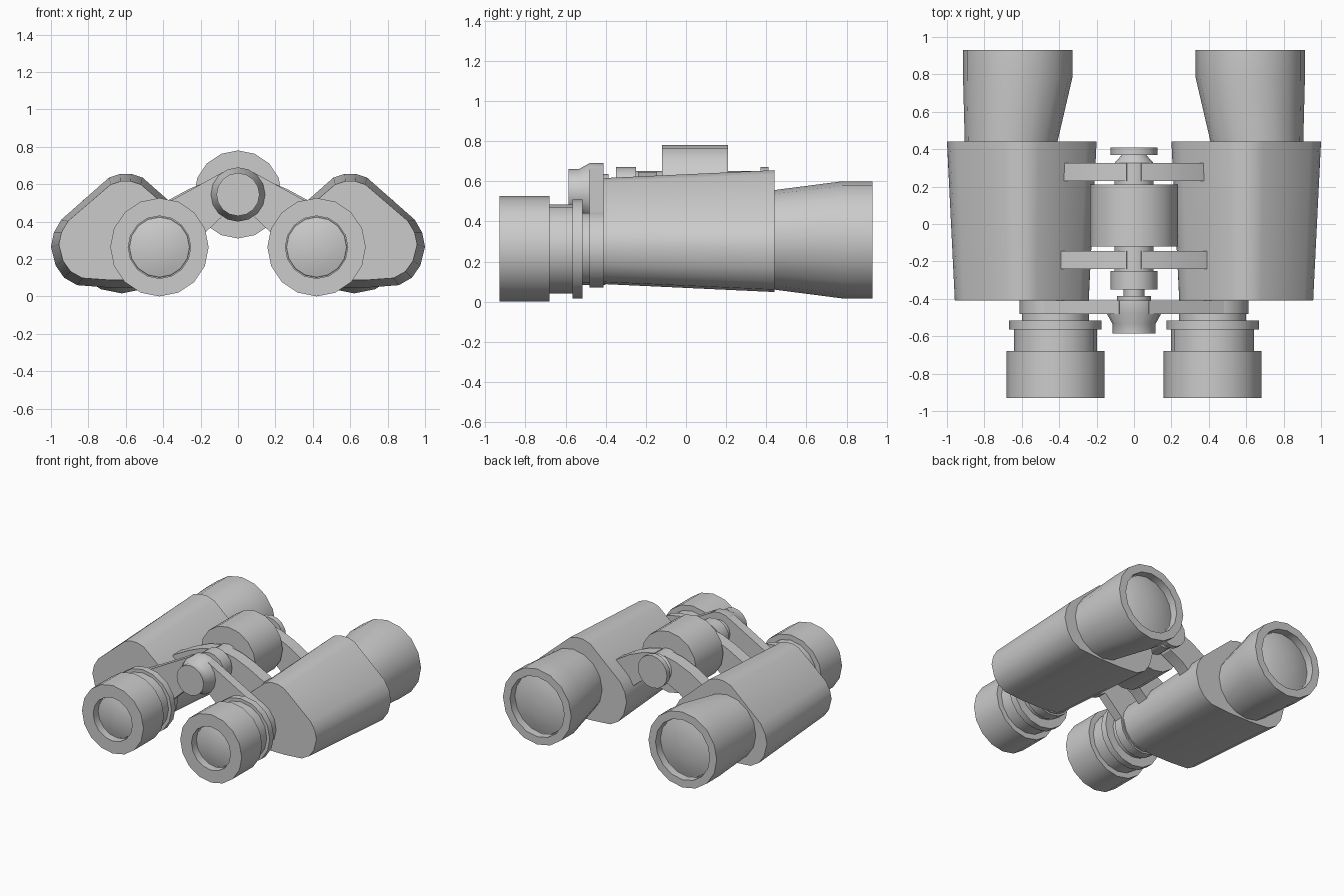
import bpy, bmesh, math

if "Cube" in bpy.data.objects:
    bpy.data.objects.remove(bpy.data.objects["Cube"])

EYE_X, EYE_Z = 0.42, 0.263      # eyepiece axis
HUB_Z = 0.545                   # central hinge axis


def finish(name, bm):
    bmesh.ops.recalc_face_normals(bm, faces=bm.faces)
    me = bpy.data.meshes.new(name)
    bm.to_mesh(me)
    bm.free()
    ob = bpy.data.objects.new(name, me)
    bpy.context.collection.objects.link(ob)
    for p in me.polygons:
        p.use_smooth = True
    me.set_sharp_from_angle(angle=math.radians(32))
    return ob


def loft(name, rings):
    """Skin a list of equal-length vertex rings and cap both ends."""
    bm = bmesh.new()
    vs = [[bm.verts.new(p) for p in r] for r in rings]
    n = len(vs[0])
    for a, b in zip(vs, vs[1:]):
        for i in range(n):
            j = (i + 1) % n
            bm.faces.new((a[i], a[j], b[j], b[i]))
    bm.faces.new(vs[0])
    bm.faces.new(vs[-1][::-1])
    return finish(name, bm)


def circle(x, y, z, r, n):
    return [(x + r * math.sin(2 * math.pi * i / n), y,
             z - r * math.cos(2 * math.pi * i / n)) for i in range(n)]


def turned(name, x, z, profile, n=16):
    """Turned part along y; profile rows are (y, radius) or (y, radius, x)."""
    return loft(name, [circle(p[2] if len(p) > 2 else x, p[0], z, p[1], n)
                       for p in profile])


def plate(name, pts, y0, y1):
    return loft(name, [[(x, y, z) for x, z in pts] for y in (y0, y1)])


# Half outline of the prism body (offset from its middle, height)
half = [(0.03, 0.655), (0.09, 0.635), (0.345, 0.41), (0.385, 0.34), (0.4, 0.265),
        (0.375, 0.165), (0.33, 0.10), (0.26, 0.06), (0.1, 0.048)]
outline = half + [(-d, z) for d, z in reversed(half)]

for side, s in (("left", -1), ("right", 1)):
    # Tapered prism body
    loft("body_" + side, [
        [(s * (0.6 + d * k), y, 0.353 + (z - 0.353) * kz) for d, z in outline]
        for y, k, kz in ((-0.41, 0.895, 0.87), (0.44, 1, 1))])

    # Objective barrel with recessed front rim
    turned("objective_barrel_" + side, 0, 0.308, [
        (0.40, 0.246, s * 0.657), (0.44, 0.248, s * 0.657),
        (0.78, 0.292, s * 0.622), (0.93, 0.292, s * 0.622),
        (0.93, 0.232, s * 0.622), (0.87, 0.232, s * 0.622)])
    turned("objective_lens_" + side, s * 0.622, 0.308, [
        (0.86, 0.23), (0.875, 0.225), (0.895, 0.16), (0.907, 0.08), (0.91, 0.01)])

    # Eyepiece: tube, adjusting ring, eyecup and lens
    turned("eyepiece_tube_" + side, s * EYE_X, EYE_Z, [
        (-0.40, 0.18), (-0.515, 0.18), (-0.515, 0.247), (-0.565, 0.247),
        (-0.565, 0.222), (-0.69, 0.222)])
    turned("eyecup_" + side, s * EYE_X, EYE_Z, [
        (-0.68, 0.20), (-0.68, 0.263), (-0.93, 0.263), (-0.93, 0.167), (-0.87, 0.167)])
    turned("eye_lens_" + side, s * EYE_X, EYE_Z, [
        (-0.86, 0.167), (-0.875, 0.16), (-0.89, 0.11), (-0.898, 0.05), (-0.90, 0.01)])

    # Focusing bridge: ring around the eyepiece and arm to the hub
    turned("bridge_ring_" + side, s * EYE_X, EYE_Z, [(-0.48, 0.193), (-0.41, 0.193)])
    plate("bridge_arm_" + side, [(s * x, z) for x, z in (
        (0, 0.55), (0.08, 0.665), (0.525, 0.42), (0.42, 0.265), (0.25, 0.27),
        (0.085, 0.427))], -0.48, -0.41)

    # Hinge arms joining the bodies to the hub
    for label, y0, y1, end in (("front", -0.24, -0.145, 0.39),
                               ("rear", 0.23, 0.325, 0.375)):
        plate(f"hinge_arm_{label}_{side}", [(s * x, z) for x, z in (
            (0, 0.55), (0.04, 0.647), (0.14, 0.625), (0.26, 0.575), (end, 0.505),
            (0.36, 0.35), (0.26, 0.31), (0.17, 0.39), (0.06, 0.445))], y0, y1)

# Central hinge parts along the axis
turned("focus_knob", 0, HUB_Z, [(-0.585, 0.115), (-0.535, 0.115), (-0.48, 0.145),
                                (-0.41, 0.145)])
turned("focus_spindle", 0, HUB_Z, [(-0.42, 0.09), (-0.385, 0.09), (-0.385, 0.055),
                                   (-0.34, 0.055)])
turned("front_collar", 0, HUB_Z, [(-0.35, 0.125), (-0.25, 0.125)])
turned("axle", 0, HUB_Z, [(-0.26, 0.105), (0.325, 0.105), (0.375, 0.06)])
turned("centre_drum", 0, HUB_Z, [(-0.12, 0.235), (0.21, 0.235)])
turned("rear_cap", 0, HUB_Z, [(0.37, 0.125), (0.41, 0.125)])
